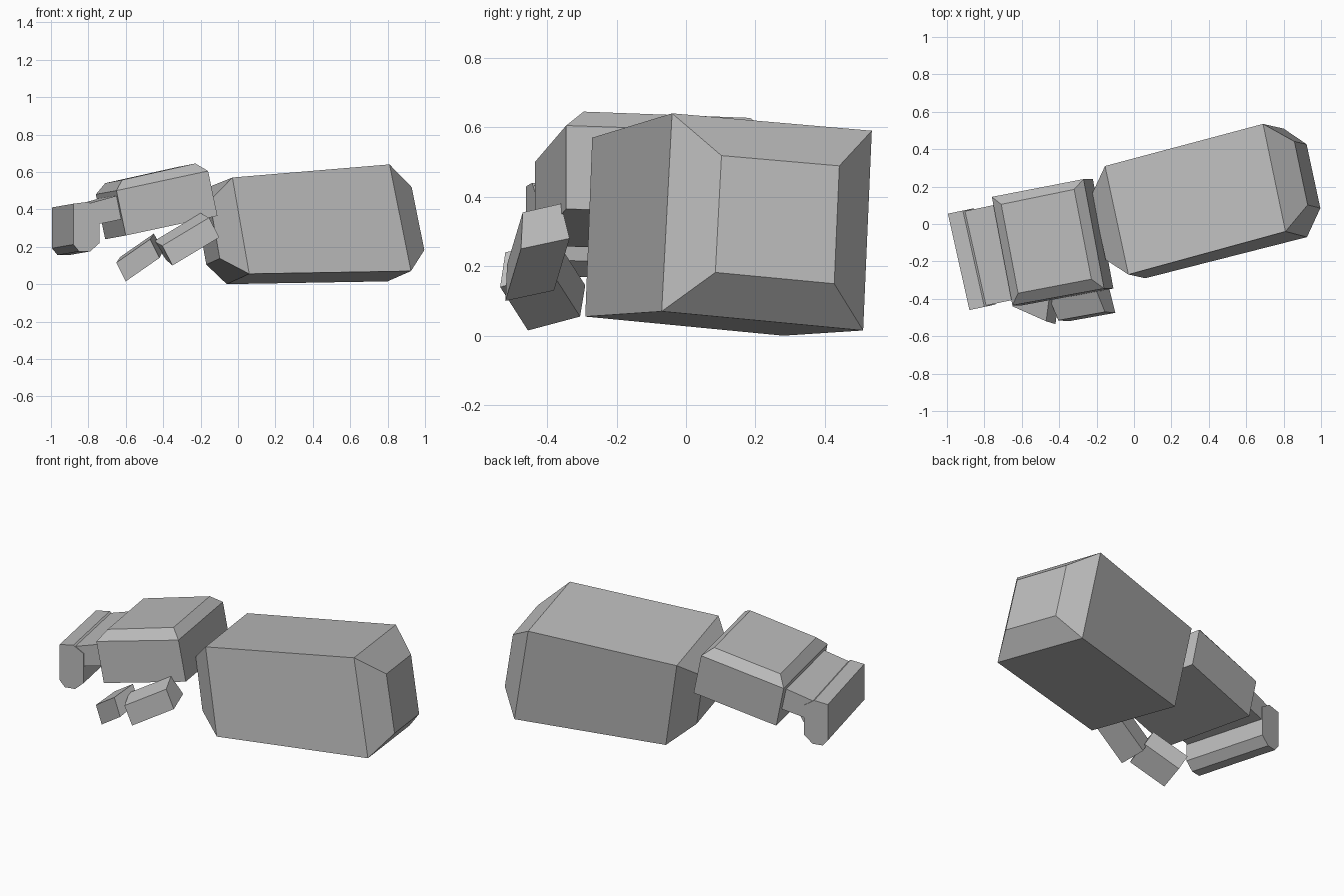
import bpy, bmesh
from mathutils import Vector as V

if "Cube" in bpy.data.objects:
    bpy.data.objects.remove(bpy.data.objects["Cube"])

grey = bpy.data.materials.new("plain_grey")
grey.diffuse_color = (0.5, 0.5, 0.5, 1)
grey.use_nodes = True
grey.node_tree.nodes["Principled BSDF"].inputs["Base Color"].default_value = grey.diffuse_color


def loft(name, rings):
    """Join rings of corners with flat sides and close both ends."""
    bm = bmesh.new()
    loops = [[bm.verts.new(p) for p in ring] for ring in rings]
    n = len(loops[0])
    for a, b in zip(loops, loops[1:]):
        for i in range(n):
            j = (i + 1) % n
            bm.faces.new((a[i], a[j], b[j], b[i]))
    bm.faces.new(loops[0])
    bm.faces.new(loops[-1])
    bmesh.ops.recalc_face_normals(bm, faces=bm.faces)
    mesh = bpy.data.meshes.new(name)
    bm.to_mesh(mesh)
    bm.free()
    mesh.materials.append(grey)
    ob = bpy.data.objects.new(name, mesh)
    bpy.context.collection.objects.link(ob)
    return ob


def shifted(ring, offset):
    return [V(p) + V(offset) for p in ring]


def shrunk(ring, factor, offset):
    """Smaller copy of a ring, moved by offset: makes a bevelled end."""
    mid = sum((V(p) for p in ring), V()) / len(ring)
    return [mid + (V(p) - mid) * factor + V(offset) for p in ring]


# forearm: long block with a bevelled cap at each end
wrist = [(-0.03, -0.27, 0.57), (-0.155, 0.31, 0.52),
         (-0.06, 0.28, 0.0), (0.06, -0.29, 0.055)]
elbow = [(0.81, -0.04, 0.64), (0.69, 0.535, 0.59),
         (0.80, 0.51, 0.015), (0.925, -0.07, 0.07)]
loft("forearm", [shrunk(wrist, 0.6, (-0.115, -0.032, -0.01)), wrist, elbow,
                 shrunk(elbow, 0.59, (0.12, 0.03, 0.006))])

# palm: slab with a bevelled top
rim = [(-0.16, -0.345, 0.605), (-0.65, -0.435, 0.5),
       (-0.76, 0.145, 0.48), (-0.27, 0.24, 0.585)]
top = [(-0.228, -0.295, 0.645), (-0.62, -0.37, 0.557),
       (-0.71, 0.105, 0.54), (-0.32, 0.185, 0.627)]
loft("palm", [shifted(rim, (0.05, 0, -0.24)), rim, top])


# fingers: side profiles swept across the width of the hand
def fingers(name, profile, inset=0.0):
    across = V((-0.115, 0.515, -0.02))
    side = [V((x, -0.46 + 0.21 * (x + 0.88), z)) + across * inset
            for x, z in profile]
    loft(name, [side, shifted(side, across * (1 - 2 * inset))])


fingers("finger_base", [(-0.82, 0.425), (-0.62, 0.48), (-0.58, 0.355), (-0.80, 0.31)], 0.01)
fingers("finger_tip", [(-0.88, 0.43), (-0.80, 0.44), (-0.74, 0.40), (-0.74, 0.22),
                       (-0.79, 0.175), (-0.85, 0.175), (-0.88, 0.212)])

# thumb: two angled blocks
thumb_root = [(-0.155, -0.47, 0.355), (-0.20, -0.36, 0.38),
              (-0.135, -0.335, 0.28), (-0.10, -0.475, 0.25)]
loft("thumb_base", [thumb_root, shifted(thumb_root, (-0.25, -0.045, -0.15))])
thumb_end = [(-0.60, -0.455, 0.015), (-0.65, -0.44, 0.115),
             (-0.63, -0.29, 0.145), (-0.58, -0.305, 0.055)]
loft("thumb_tip", [thumb_end, shifted(thumb_end, (0.18, -0.08, 0.125))])
